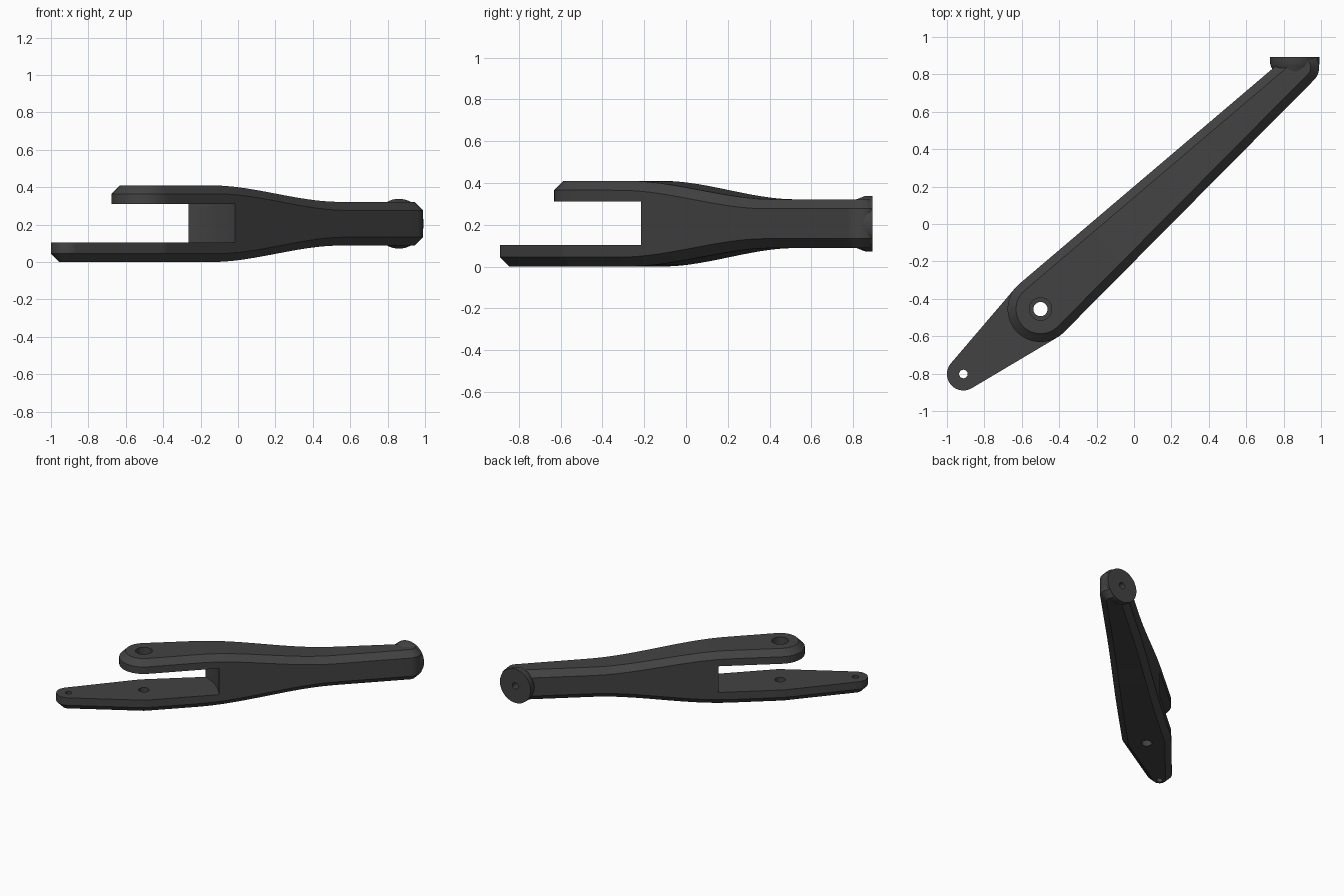
import bpy, bmesh, math
from mathutils import Vector, Matrix

if "Cube" in bpy.data.objects:
    bpy.data.objects.remove(bpy.data.objects["Cube"])

CZ, CH = 0.205, 0.045                      # mid height, chamfer size
LUG = (-0.912, -0.802, 0.088)              # circles: x, y, radius
PIVOT = (-0.5, -0.455, 0.176)
TIP = (0.895, 0.837, 0.095)
AXIS = (Vector(TIP[:2]) - Vector(PIVOT[:2])).normalized()

mat = bpy.data.materials.new("dark_grey")
mat.diffuse_color = (0.055, 0.055, 0.055, 1)
mat.use_nodes = True
mat.node_tree.nodes["Principled BSDF"].inputs["Base Color"].default_value = mat.diffuse_color


def half_height(p):
    u = (p - Vector(PIVOT[:2])).dot(AXIS)
    t = min(max((u - 0.38) / 0.98, 0), 1)
    return 0.205 - 0.0885 * t * t * (3 - 2 * t)


def chain(circles, side, inset=0, arc=12, line=24):
    """One side of the outline wrapped around a row of circles."""
    c = [(Vector(q[:2]), q[2]) for q in circles]
    dirs, angs = [], []
    for (a, ra), (b, rb) in zip(c, c[1:]):
        d = b - a
        dirs.append(math.atan2(d.y, d.x))
        angs.append(dirs[-1] + side * math.acos((ra - rb) / d.length))
    angs = [dirs[0] + side * math.pi] + angs + [dirs[-1]]
    pts = []
    for i, (o, r) in enumerate(c):
        run = [o + (r - inset) * Vector((math.cos(t), math.sin(t)))
               for t in (angs[i] + (angs[i + 1] - angs[i]) * k / arc for k in range(arc + 1))]
        if pts:
            last = pts[-1].copy()
            pts += [last.lerp(run[0], k / line) for k in range(1, line)]
        pts += run
    return pts


def finish(name, bm):
    bmesh.ops.remove_doubles(bm, verts=bm.verts, dist=1e-5)
    bmesh.ops.recalc_face_normals(bm, faces=bm.faces)
    me = bpy.data.meshes.new(name)
    bm.to_mesh(me)
    bm.free()
    ob = bpy.data.objects.new(name, me)
    bpy.context.collection.objects.link(ob)
    me.materials.append(mat)
    return ob


def loft(name, sections):
    bm = bmesh.new()
    rows = [[bm.verts.new(p) for p in s] for s in sections]
    n = len(rows[0])
    for a, b in zip(rows, rows[1:]):
        for j in range(n):
            k = (j + 1) % n
            bm.faces.new((a[j], a[k], b[k], b[j]))
    return finish(name, bm)


def half_arm(name, circles, s):
    """Chamfered half of the fork, s = +1 upper, -1 lower."""
    secs = []
    sides = [chain(circles, k, i) for k in (1, -1) for i in (0, CH)]
    for lo, li, ro, ri in zip(*sides):
        def at(p, drop):
            return (p.x, p.y, CZ + s * (half_height(p) - drop))
        secs.append([(lo.x, lo.y, CZ), at(lo, CH), at(li, 0),
                     at(ri, 0), at(ro, CH), (ro.x, ro.y, CZ)])
    return loft(name, secs)


def cone(name, loc, r1, r2, depth, along_y=False, seg=48):
    bm = bmesh.new()
    m = Matrix.Translation(loc)
    if along_y:
        m = m @ Matrix.Rotation(-math.pi / 2, 4, 'X')
    bmesh.ops.create_cone(bm, cap_ends=True, segments=seg, radius1=r1, radius2=r2,
                          depth=depth, matrix=m)
    return finish(name, bm)


def cut(ob, cutters):
    bpy.context.view_layer.objects.active = ob
    for c in cutters:
        m = ob.modifiers.new("cut", 'BOOLEAN')
        m.operation, m.solver, m.object = 'DIFFERENCE', 'EXACT', c
        bpy.ops.object.modifier_apply(modifier=m.name)


# fork arms
upper = half_arm("upper_arm", [PIVOT, TIP], 1)
lower = half_arm("lower_arm", [LUG, PIVOT, TIP], -1)

# round end boss with a flared front edge
bm = bmesh.new()
prof = [(0.80, 0.0), (0.80, 0.112), (0.825, 0.12), (0.845, 0.128), (0.86, 0.133), (0.893, 0.133), (0.893, 0.0)]
vs = [bm.verts.new((0.86 + r, y, CZ)) for y, r in prof]
es = [bm.edges.new(e) for e in zip(vs, vs[1:])]
bmesh.ops.spin(bm, geom=vs + es, cent=(0.86, 0, CZ), axis=(0, 1, 0),
               angle=2 * math.pi, steps=48)
boss = finish("end_boss", bm)

# cutters
slot_circles = [(-1.1, -1.16, 0.6), (-0.44, -0.51, 0.517)]
slot = loft("slot_cutter", [[(l.x, l.y, 0.104), (l.x, l.y, 0.31), (r.x, r.y, 0.31), (r.x, r.y, 0.104)]
                            for l, r in zip(chain(slot_circles, 1, arc=32), chain(slot_circles, -1, arc=32))])
big_hole = cone("big_hole_cutter", (-0.5, -0.455, 0.4), 0.06, 0.06, 0.3)
pin_hole = cone("pin_hole_cutter", (-0.5, -0.455, 0.05), 0.038, 0.038, 0.3)
lug_hole = cone("lug_hole_cutter", (-0.912, -0.802, 0.05), 0.023, 0.023, 0.3, seg=32)
boss_hole = cone("boss_hole_cutter", (0.86, 0.87, CZ), 0.025, 0.025, 0.2, True, 32)
bm = bmesh.new()
bmesh.ops.create_cube(bm, size=1, matrix=Matrix.Translation((0.9, 1.388, CZ)))
trim = finish("trim_cutter", bm)

cut(upper, [slot, big_hole, trim, boss_hole])
cut(lower, [slot, pin_hole, lug_hole, trim, boss_hole])
cut(boss, [boss_hole])
for c in (slot, big_hole, pin_hole, lug_hole, boss_hole, trim):
    bpy.data.objects.remove(c)

# smooth curves, crisp edges
bpy.ops.object.select_all(action='DESELECT')
for ob in (upper, lower, boss):
    ob.select_set(True)
bpy.context.view_layer.objects.active = upper
bpy.ops.object.shade_smooth_by_angle(angle=math.radians(25))
